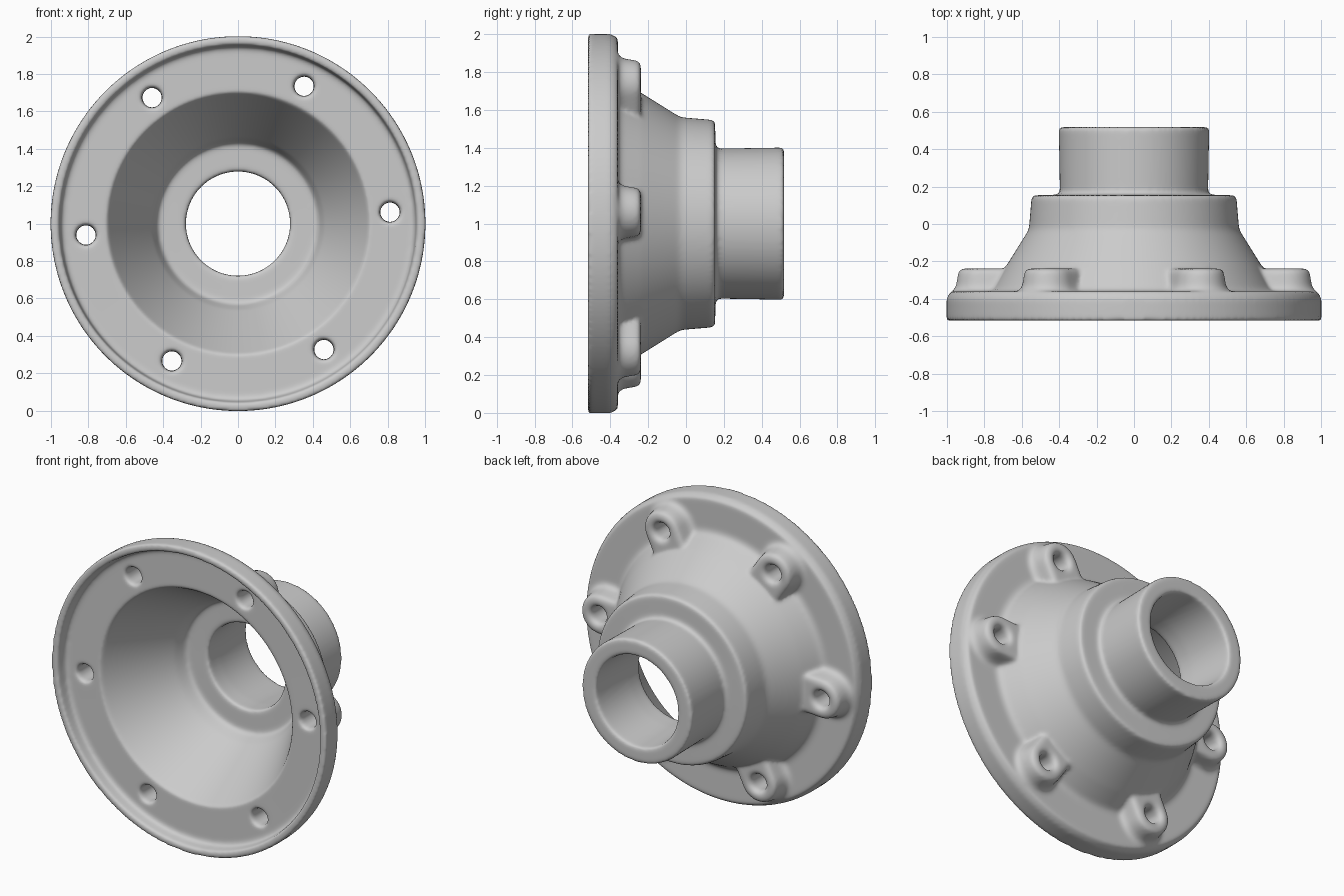
import bpy, bmesh, math
from mathutils import Vector

if "Cube" in bpy.data.objects:
    bpy.data.objects.remove(bpy.data.objects["Cube"])

CZ = 1.0            # height of the axis
HOLES = [math.radians(4.3 + 60 * k) for k in range(6)]
BOLT_R = 0.815


def make_object(name, bm):
    bmesh.ops.recalc_face_normals(bm, faces=bm.faces[:])
    mesh = bpy.data.meshes.new(name)
    bm.to_mesh(mesh)
    bm.free()
    ob = bpy.data.objects.new(name, mesh)
    bpy.context.collection.objects.link(ob)
    return ob


def fillet(points, steps=5):
    """Round each corner of a closed (radius, y, fillet) profile."""
    out = []
    n = len(points)
    for i, (r, y, f) in enumerate(points):
        p = Vector((r, y))
        a = Vector(points[i - 1][:2]) - p
        b = Vector(points[(i + 1) % n][:2]) - p
        half = a.angle(b) / 2
        d = min(f / math.tan(half), a.length * 0.48, b.length * 0.48)
        p0, p1 = p + a.normalized() * d, p + b.normalized() * d
        for k in range(steps + 1):
            t = k / steps
            out.append(p0 * (1 - t) ** 2 + p * 2 * t * (1 - t) + p1 * t * t)
    return out


def bridge(bm, rings, closed):
    n = len(rings[0])
    count = len(rings) if closed else len(rings) - 1
    for i in range(count):
        a, b = rings[i], rings[(i + 1) % len(rings)]
        for j in range(n):
            k = (j + 1) % n
            bm.faces.new((a[j], a[k], b[k], b[j]))


def revolve(name, profile, seg=160):
    bm = bmesh.new()
    rings = []
    for r, y in profile:
        rings.append([bm.verts.new((r * math.cos(2 * math.pi * j / seg), y,
                                    CZ + r * math.sin(2 * math.pi * j / seg)))
                      for j in range(seg)])
    bridge(bm, rings, True)
    return make_object(name, bm)


def lofts(name, outline, layers):
    """Six copies of a lofted shape, one at each bolt position."""
    bm = bmesh.new()
    for ang in HOLES:
        c, s = math.cos(ang), math.sin(ang)
        rings = []
        for y, size in layers:
            ring = []
            for u, v in outline(size):
                u += BOLT_R
                ring.append(bm.verts.new((u * c - v * s, y, CZ + u * s + v * c)))
            rings.append(ring)
        bridge(bm, rings, False)
        bm.faces.new(rings[0])
        bm.faces.new(rings[-1])
    return make_object(name, bm)


def u_shape(s):
    arc = [math.radians(-90 + 180 * k / 20) for k in range(21)]
    return ([(-0.145, -s)] + [(s * math.cos(a), s * math.sin(a)) for a in arc]
            + [(-0.145, s)])


def circle(s):
    return [(s * math.cos(2 * math.pi * k / 28), s * math.sin(2 * math.pi * k / 28))
            for k in range(28)]


# Hub body: flange, cone, shoulder and tube in one revolved section
section = [
    (0.298, 0.518, 0.015), (0.402, 0.518, 0.015), (0.396, 0.157, 0.020),
    (0.547, 0.153, 0.020), (0.562, -0.030, 0.080), (0.690, -0.235, 0.100),
    (0.760, -0.360, 0.050), (0.982, -0.360, 0.020), (1.002, -0.400, 0.030),
    (1.002, -0.518, 0.010), (0.957, -0.518, 0.005), (0.945, -0.440, 0.015),
    (0.700, -0.438, 0.010), (0.460, 0.000, 0.050), (0.428, 0.080, 0.010),
    (0.278, 0.083, 0.015), (0.280, 0.200, 0.050),
]
body = revolve("hub_body", fillet(section))

# Raised bolt bosses on the back of the flange, with flared feet
bosses = lofts("bolt_bosses", u_shape, [
    (-0.375, 0.162), (-0.358, 0.158), (-0.345, 0.146), (-0.325, 0.138),
    (-0.275, 0.130), (-0.255, 0.126), (-0.243, 0.117), (-0.238, 0.102)])

# Bolt hole cutters, slightly flared at both mouths
cutters = lofts("bolt_hole_cutters", circle, [
    (-0.56, 0.064), (-0.439, 0.064), (-0.422, 0.054), (-0.265, 0.053),
    (-0.234, 0.070), (-0.15, 0.070)])
cutters.hide_render = True

# Merge bosses and cut holes
bpy.context.view_layer.objects.active = body
body.select_set(True)
for ob, op in ((bosses, 'UNION'), (cutters, 'DIFFERENCE')):
    mod = body.modifiers.new(op.lower(), 'BOOLEAN')
    mod.object, mod.operation, mod.solver = ob, op, 'EXACT'
    bpy.ops.object.modifier_apply(modifier=mod.name)
    bpy.data.objects.remove(ob)

# Melt the joints together so the part looks cast
remesh = body.modifiers.new("cast_skin", 'REMESH')
remesh.mode, remesh.voxel_size = 'VOXEL', 0.0125
relax = body.modifiers.new("soft_edges", 'SMOOTH')
relax.factor, relax.iterations = 0.5, 7
for name in ("cast_skin", "soft_edges"):
    bpy.ops.object.modifier_apply(modifier=name)
bpy.ops.object.shade_smooth()
